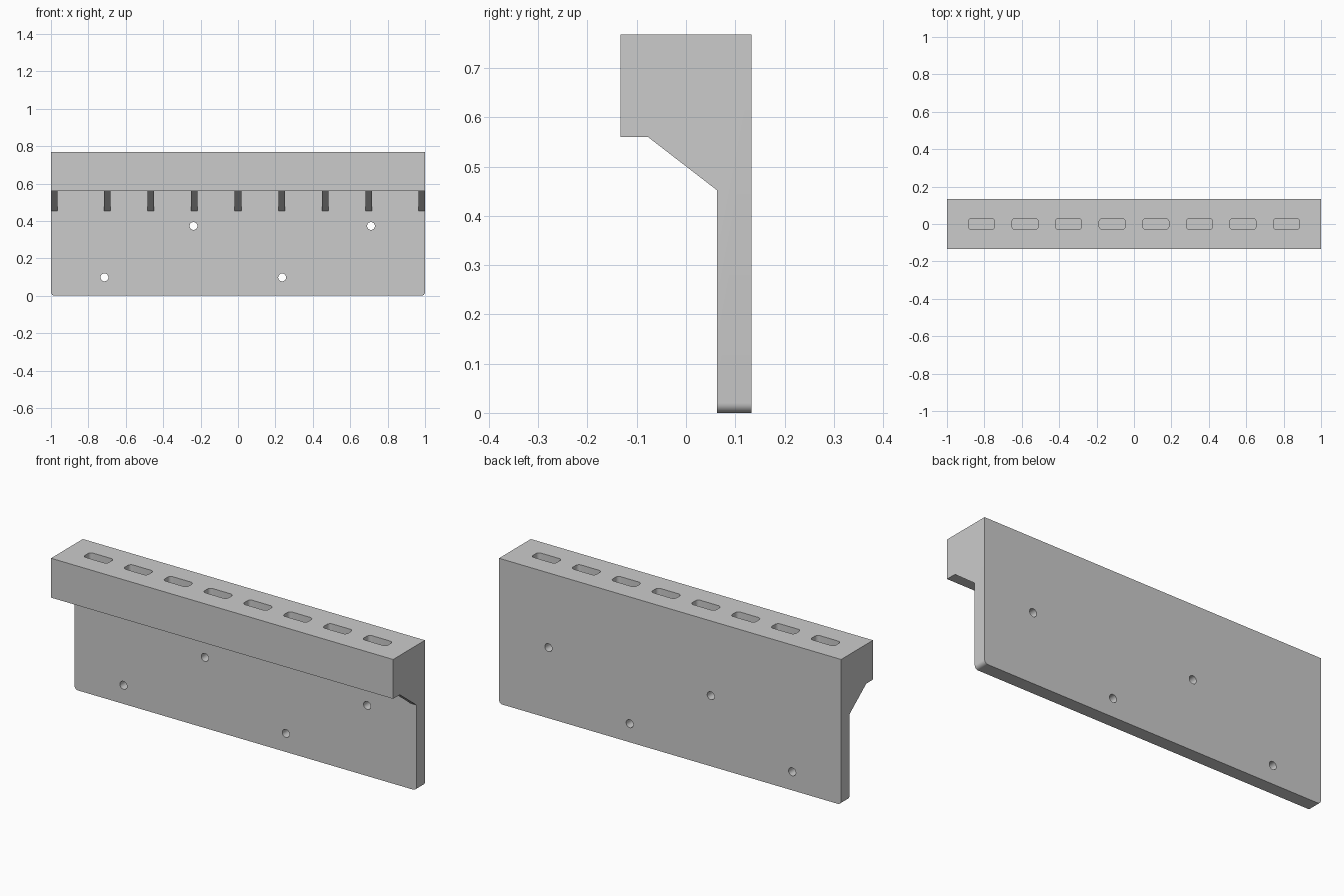
import bpy, bmesh, math

if "Cube" in bpy.data.objects:
    bpy.data.objects.remove(bpy.data.objects["Cube"])

HALF = 0.133      # half depth of the head
FRONT = 0.063     # front of the back plate
TOP, UNDER = 0.768, 0.56
PITCH = 0.233     # spacing of slots and ribs


def prism(bm, pts, to3d, offset):
    """Extrude a closed 2D outline along an axis."""
    face = bm.faces.new([bm.verts.new(to3d(*p)) for p in pts])
    geom = bmesh.ops.extrude_face_region(bm, geom=[face])["geom"]
    verts = [v for v in geom if isinstance(v, bmesh.types.BMVert)]
    bmesh.ops.translate(bm, verts=verts, vec=offset)


def finish(bm, name):
    bmesh.ops.recalc_face_normals(bm, faces=bm.faces)
    mesh = bpy.data.meshes.new(name)
    bm.to_mesh(mesh)
    bm.free()
    ob = bpy.data.objects.new(name, mesh)
    bpy.context.collection.objects.link(ob)
    return ob


def combine(target, tool, operation):
    mod = target.modifiers.new(operation, 'BOOLEAN')
    mod.object, mod.operation, mod.solver = tool, operation, 'EXACT'
    bpy.context.view_layer.objects.active = target
    bpy.ops.object.modifier_apply(modifier=mod.name)
    bpy.data.objects.remove(tool)


def rounded_rect(cx, cy, w, h, r, n=6):
    pts = []
    for k, (sx, sy) in enumerate([(1, 1), (-1, 1), (-1, -1), (1, -1)]):
        for i in range(n + 1):
            a = math.pi / 2 * (k + i / n)
            pts.append((cx + sx * (w / 2 - r) + r * math.cos(a),
                        cy + sy * (h / 2 - r) + r * math.sin(a)))
    return pts


# Back plate and overhanging head, one L profile
bm = bmesh.new()
prism(bm, [(HALF, 0), (HALF, TOP), (-HALF, TOP), (-HALF, UNDER), (FRONT, UNDER), (FRONT, 0)],
      lambda y, z: (-1, y, z), (2, 0, 0))
corners = [e for e in bm.edges
           if all(v.co.z < 1e-5 for v in e.verts) and abs(e.verts[0].co.x - e.verts[1].co.x) < 1e-5]
bmesh.ops.bevel(bm, geom=corners, offset=0.02, segments=6, profile=0.5, affect='EDGES')
holder = finish(bm, "tool_rack")

# Sloped ribs under the head, sunk slightly into the body
bm = bmesh.new()
for x in [-0.9825] + [PITCH * i for i in range(-3, 4)] + [0.9825]:
    prism(bm, [(-0.077, UNDER), (-0.077, UNDER + 0.01), (FRONT + 0.01, UNDER + 0.01),
               (FRONT + 0.01, 0.452), (FRONT, 0.452)],
          lambda y, z: (x - 0.0175, y, z), (0.035, 0, 0))
combine(holder, finish(bm, "ribs"), 'UNION')

# Blind slots in the top
bm = bmesh.new()
for i in range(8):
    prism(bm, rounded_rect(PITCH * (i - 3.5), 0, 0.14, 0.06, 0.018),
          lambda x, y: (x, y, TOP - 0.17), (0, 0, 0.3))
combine(holder, finish(bm, "slot_cutters"), 'DIFFERENCE')

# Staggered screw holes through the plate
bm = bmesh.new()
for x, z in [(-0.714, 0.098), (-0.238, 0.373), (0.236, 0.098), (0.711, 0.373)]:
    ring = [(x + 0.021 * math.cos(math.tau * k / 32), z + 0.021 * math.sin(math.tau * k / 32))
            for k in range(32)]
    prism(bm, ring, lambda px, pz: (px, 0.0, pz), (0, 0.3, 0))
combine(holder, finish(bm, "hole_cutters"), 'DIFFERENCE')

holder.select_set(True)
bpy.context.view_layer.objects.active = holder
bpy.ops.object.shade_smooth_by_angle(angle=math.radians(30))
